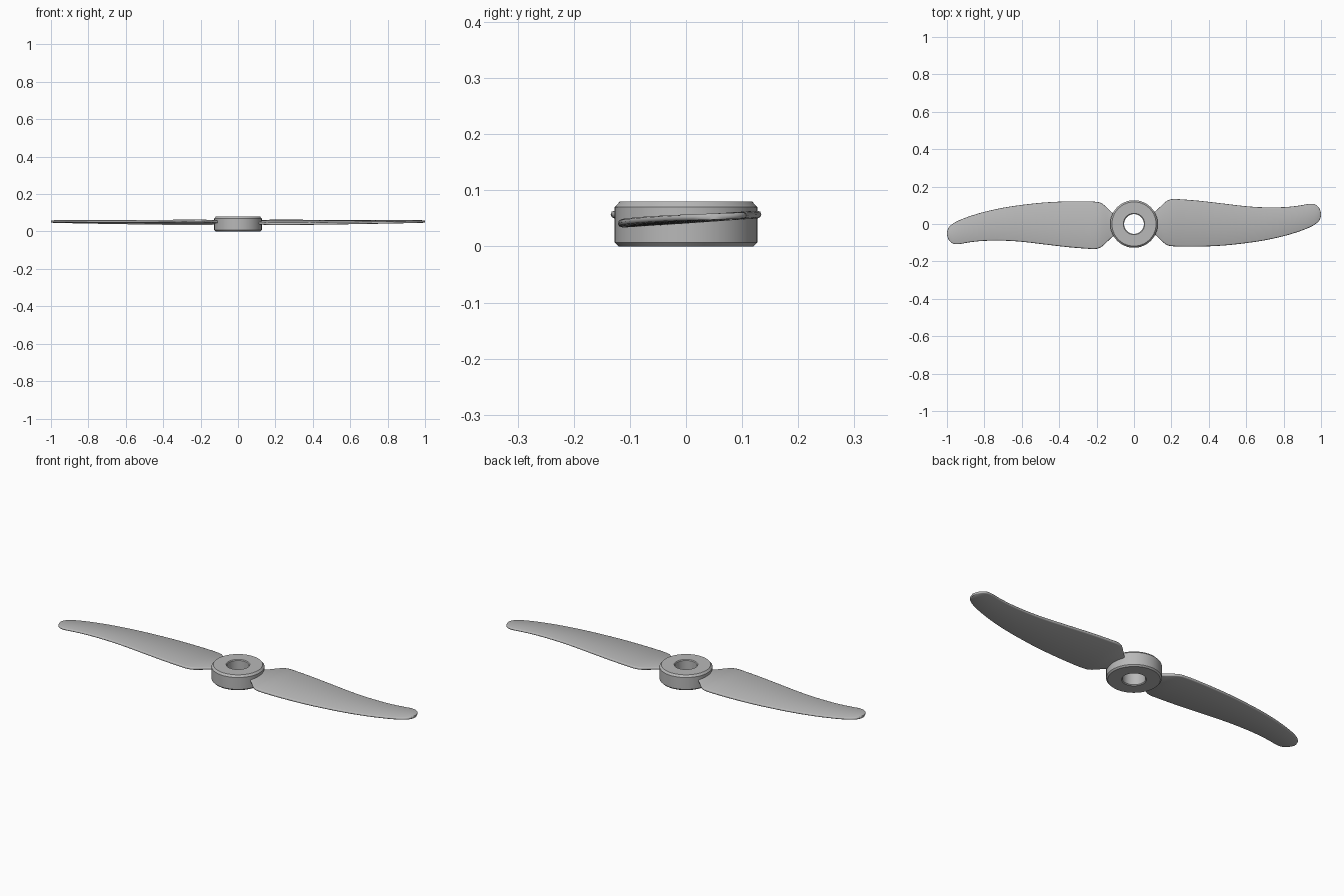
import bpy
import bmesh
import math
from mathutils import Vector

cube = bpy.data.objects.get("Cube")
if cube:
    bpy.data.objects.remove(cube, do_unlink=True)

grey = bpy.data.materials.new("plain grey")
grey.use_nodes = True
colour = (0.48, 0.48, 0.48, 1)
grey.diffuse_color = colour
grey.node_tree.nodes["Principled BSDF"].inputs["Base Color"].default_value = colour


def finish(name, bm, angle):
    """Turn a bmesh into a shaded object."""
    bmesh.ops.recalc_face_normals(bm, faces=bm.faces)
    mesh = bpy.data.meshes.new(name)
    bm.to_mesh(mesh)
    bm.free()
    mesh.materials.append(grey)
    obj = bpy.data.objects.new(name, mesh)
    bpy.context.collection.objects.link(obj)
    bpy.ops.object.select_all(action="DESELECT")
    obj.select_set(True)
    bpy.context.view_layer.objects.active = obj
    bpy.ops.object.shade_smooth_by_angle(angle=math.radians(angle))
    return obj


def loft(bm, rings, close=False):
    """Join neighbouring closed loops of vertices with quads."""
    pairs = list(zip(rings, rings[1:]))
    if close:
        pairs.append((rings[-1], rings[0]))
    for a, b in pairs:
        n = len(a)
        for i in range(n):
            j = (i + 1) % n
            bm.faces.new((a[i], a[j], b[j], b[i]))


# Hub: a chamfered ring, lathed from (radius, height)
HUB = [(0.053, 0.004), (0.057, 0), (0.120, 0), (0.127, 0.007),
       (0.127, 0.070), (0.118, 0.080), (0.057, 0.080), (0.053, 0.076)]
SIDES = 64
bm = bmesh.new()
rings = []
for r, z in HUB:
    turns = [math.tau * i / SIDES for i in range(SIDES)]
    rings.append([bm.verts.new((r * math.cos(t), r * math.sin(t), z)) for t in turns])
loft(bm, rings, close=True)
finish("hub", bm, 25)

# Blade stations: (distance out, trailing edge, leading edge)
STATIONS = [Vector(s) for s in (
    (0.09, -0.045, 0.050), (0.12, -0.063, 0.073), (0.155, -0.097, 0.106),
    (0.18, -0.114, 0.126), (0.21, -0.119, 0.134), (0.25, -0.121, 0.132),
    (0.35, -0.121, 0.124), (0.48, -0.115, 0.109), (0.60, -0.102, 0.095),
    (0.70, -0.087, 0.089), (0.80, -0.065, 0.090), (0.88, -0.041, 0.098),
    (0.93, -0.022, 0.107), (0.96, -0.007, 0.107), (0.98, 0.007, 0.097),
    (0.993, 0.022, 0.080), (1.0, 0.042, 0.060))]
STEPS = 3


def smooth_stations(points):
    """Catmull-Rom interpolation through the stations."""
    ext = [points[0]] + points + [points[-1]]
    for k in range(len(points) - 1):
        a, b, c, d = ext[k:k + 4]
        for s in range(STEPS):
            t = s / STEPS
            yield (b * 2 + (c - a) * t + (a * 2 - b * 5 + c * 4 - d) * t ** 2
                   + (b * 3 - a - c * 3 + d) * t ** 3) / 2
    yield points[-1]


def section(x, low, high):
    """Thin plate with rounded edges, pitched and slightly twisted."""
    thick = 0.0145 - 0.0035 * x
    slope = 0.075 - 0.04 * x
    r = min(thick / 2, (high - low) / 4)
    for centre, start in ((high - r, -90), (low + r, 90)):
        for i in range(5):
            a = math.radians(start + 45 * i)
            y = centre + r * math.cos(a)
            yield x, y, 0.055 + slope * (y - 0.1) + thick / 2 * math.sin(a)


# Two blades, half a turn apart
for name, turn in (("left_blade", 0), ("right_blade", math.pi)):
    bm = bmesh.new()
    rings = [[bm.verts.new(p) for p in section(*s)] for s in smooth_stations(STATIONS)]
    loft(bm, rings)
    bm.faces.new(rings[0])
    bm.faces.new(rings[-1])
    blade = finish(name, bm, 50)
    blade.rotation_euler.z = turn
